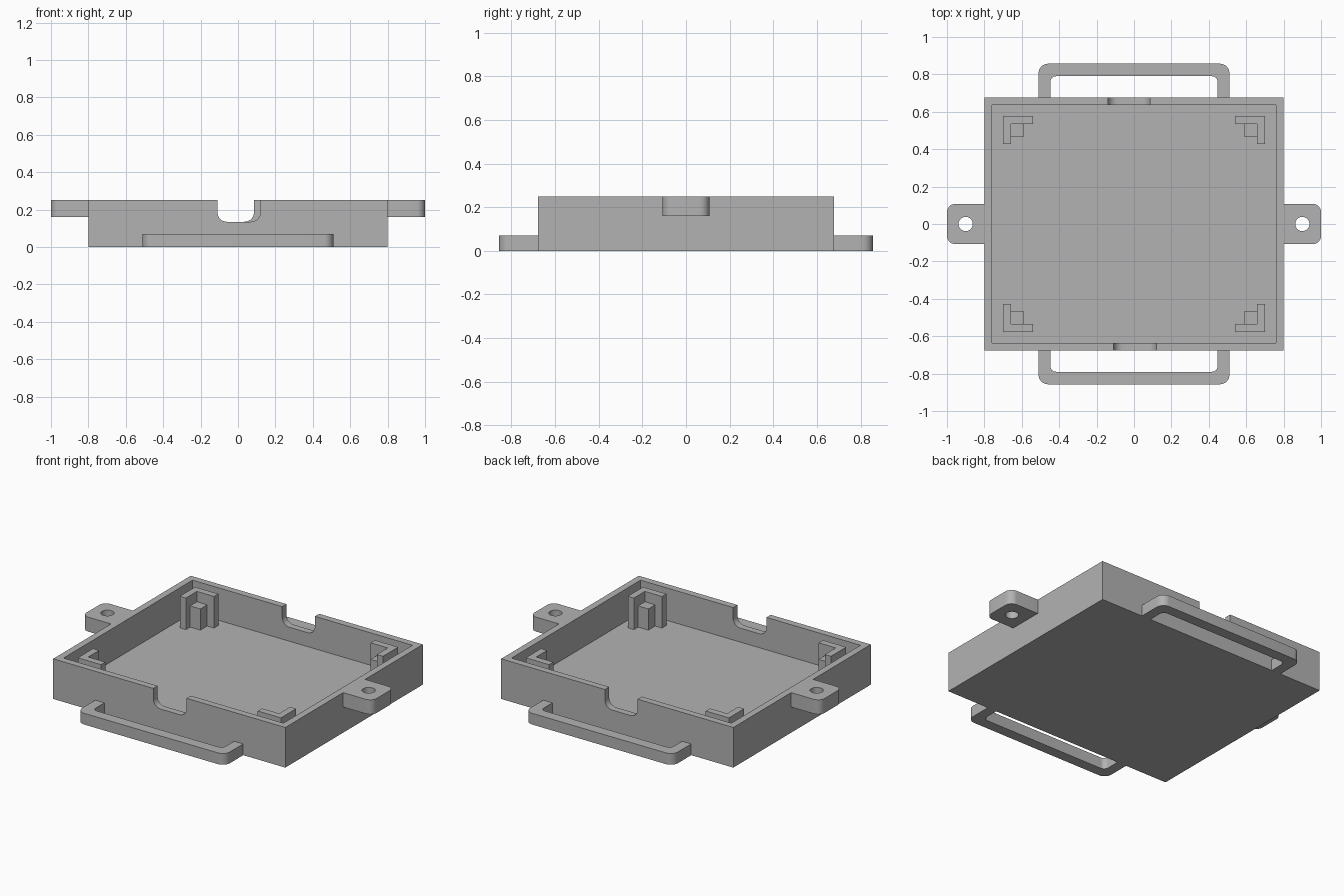
import bpy, bmesh, math
from mathutils import Vector

if "Cube" in bpy.data.objects:
    bpy.data.objects.remove(bpy.data.objects["Cube"], do_unlink=True)

grey = bpy.data.materials.new("matte_grey")
grey.use_nodes = True
grey.diffuse_color = (0.45, 0.45, 0.45, 1)
grey.node_tree.nodes["Principled BSDF"].inputs["Base Color"].default_value = (0.45, 0.45, 0.45, 1)

WIDTH, DEPTH, HEIGHT = 0.8, 0.677, 0.25   # half width, half depth, full height
WALL, FLOOR = 0.042, 0.048


def fillet(corners, steps=8):
    """Round each right-angled (x, y, radius) corner of an outline."""
    pts, n = [], len(corners)
    for i, (x, y, r) in enumerate(corners):
        p = Vector((x, y))
        if r == 0:
            pts.append(p)
            continue
        a = (Vector(corners[i - 1][:2]) - p).normalized()
        b = (Vector(corners[(i + 1) % n][:2]) - p).normalized()
        for k in range(steps + 1):
            t = math.pi / 2 * k / steps
            pts.append(p + r * (a + b - b * math.cos(t) - a * math.sin(t)))
    return pts


def prism(name, outline, lo, hi, along_y=False):
    """Extrude an outline along z, or an x-z outline along y."""
    place = (lambda u, v, w: (u, w, v)) if along_y else (lambda u, v, w: (u, v, w))
    bm = bmesh.new()
    face = bm.faces.new([bm.verts.new(place(p[0], p[1], lo)) for p in outline])
    top = bmesh.ops.extrude_face_region(bm, geom=[face])["geom"]
    bmesh.ops.translate(bm, verts=[g for g in top if isinstance(g, bmesh.types.BMVert)],
                        vec=place(0, 0, hi - lo))
    bmesh.ops.recalc_face_normals(bm, faces=bm.faces)
    mesh = bpy.data.meshes.new(name)
    bm.to_mesh(mesh)
    bm.free()
    mesh.materials.append(grey)
    obj = bpy.data.objects.new(name, mesh)
    bpy.context.collection.objects.link(obj)
    return obj


def rect(x0, x1, y0, y1):
    return [(x0, y0), (x1, y0), (x1, y1), (x0, y1)]


def activate(obj):
    bpy.ops.object.select_all(action='DESELECT')
    obj.select_set(True)
    bpy.context.view_layer.objects.active = obj


def cut(obj, cutter):
    mod = obj.modifiers.new("cut", 'BOOLEAN')
    mod.operation, mod.solver, mod.object = 'DIFFERENCE', 'EXACT', cutter
    activate(obj)
    bpy.ops.object.modifier_apply(modifier=mod.name)
    bpy.data.objects.remove(cutter, do_unlink=True)


def smooth(obj):
    activate(obj)
    bpy.ops.object.shade_smooth_by_angle(angle=math.radians(30))


# Open tray
tray = prism("tray", rect(-WIDTH, WIDTH, -DEPTH, DEPTH), 0, HEIGHT)
ix, iy = WIDTH - WALL, DEPTH - WALL
cut(tray, prism("cavity_cutter", rect(-ix, ix, -iy, iy), FLOOR, HEIGHT + 0.1))

# Cable notches in the front and back walls
for side, x0, x1 in ((-1, -0.11, 0.12), (1, -0.14, 0.085)):
    outline = fillet([(x0, 0.4, 0), (x0, 0.135, 0.05), (x1, 0.135, 0.05), (x1, 0.4, 0)])
    y = side * DEPTH
    cut(tray, prism("notch_cutter", outline, y - 0.1, y + 0.1, along_y=True))
smooth(tray)

# Screw tabs at the rim
for side, label in ((1, "left"), (-1, "right")):
    x0, x1 = side * WIDTH, side
    tab = prism(label + "_screw_tab",
                fillet([(x0, -0.108, 0), (x1, -0.108, 0.045), (x1, 0.108, 0.045), (x0, 0.108, 0)]),
                0.16, HEIGHT)
    circle = [(side * 0.9 + 0.038 * math.cos(k * math.tau / 32),
               0.038 * math.sin(k * math.tau / 32)) for k in range(32)]
    cut(tab, prism("hole_cutter", circle, 0, 0.5))
    smooth(tab)

# Strap loops along the bottom
for side, label in ((-1, "front"), (1, "back")):
    y0, y1, y2 = side * DEPTH, side * 0.79, side * 0.857
    loop = prism(label + "_strap_loop",
                 fillet([(-0.51, y0, 0), (-0.51, y2, 0.05), (0.51, y2, 0.05), (0.51, y0, 0),
                         (0.447, y0, 0), (0.447, y1, 0.03), (-0.447, y1, 0.03), (-0.447, y0, 0)]),
                 0, 0.07)
    smooth(loop)

# Corner brackets with a lower support post inside each
for sy, row in ((-1, "front"), (1, "back")):
    for sx, col in ((1, "left"), (-1, "right")):
        ell = [(0.70, 0.577), (0.54, 0.577), (0.54, 0.535), (0.658, 0.535), (0.658, 0.427), (0.70, 0.427)]
        post = rect(0.587, 0.658, 0.468, 0.535)
        for part, outline, top in (("bracket", ell, 0.245), ("post", post, 0.18)):
            prism(f"{row}_{col}_corner_{part}", [(sx * x, sy * y) for x, y in outline], FLOOR, top)
